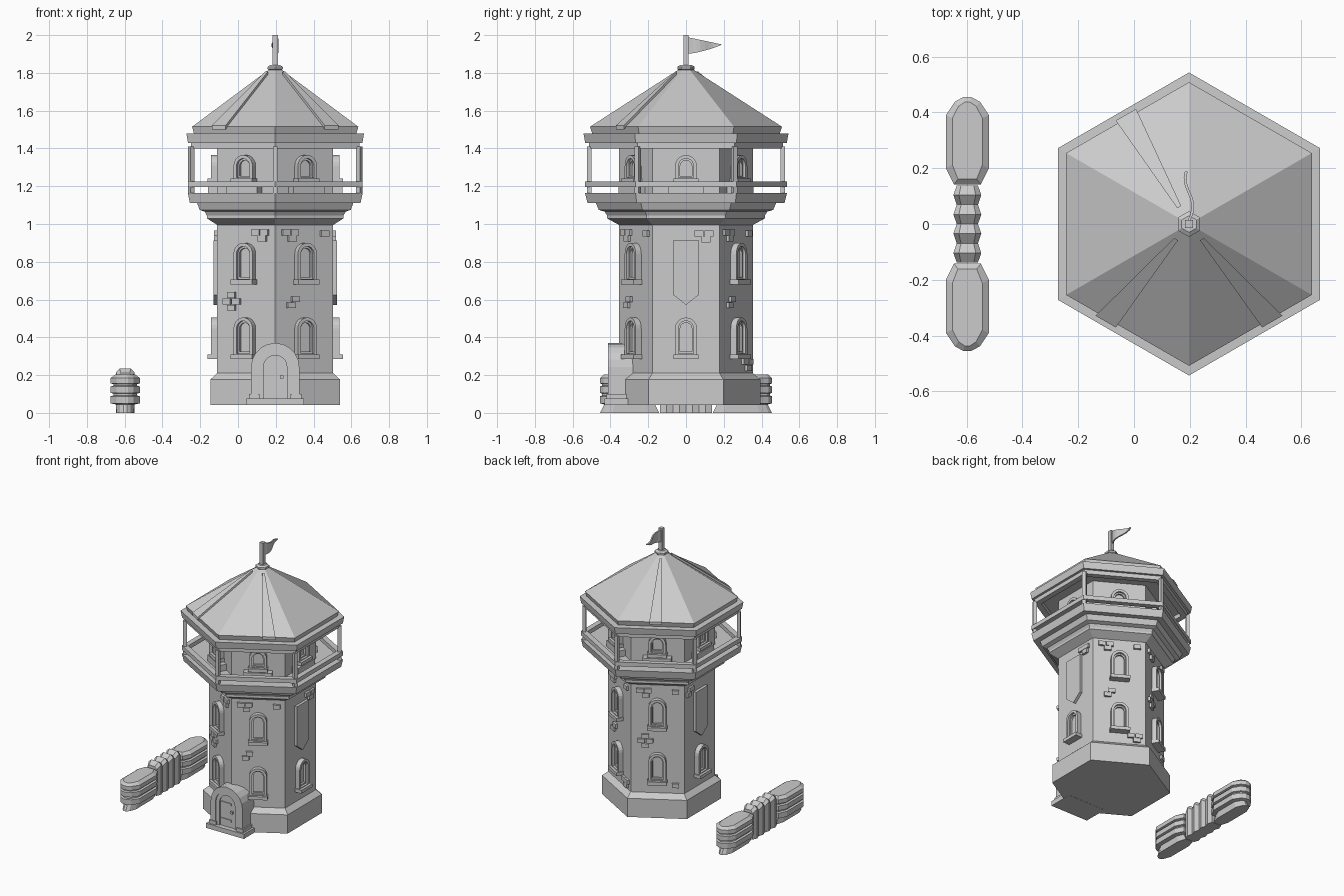
import bpy, bmesh, math

cube = bpy.data.objects.get("Cube")
if cube:
    bpy.data.objects.remove(cube)

stone = bpy.data.materials.new("plain_grey")
stone.use_nodes = True
GREY = (0.6, 0.6, 0.6, 1)
stone.diffuse_color = GREY
stone.node_tree.nodes["Principled BSDF"].inputs["Base Color"].default_value = GREY

CX = 0.197          # tower axis
WALL = 0.307        # apothem of the hexagonal shaft
FACES = [60 * k for k in range(6)]


def skin(bm, rings, loop=False):
    """Join equal point rings with quads, capping the ends or looping round."""
    vs = [[bm.verts.new(p) for p in r] for r in rings]
    n = len(vs[0])
    pairs = list(zip(vs, vs[1:])) + ([(vs[-1], vs[0])] if loop else [])
    for a, b in pairs:
        for i in range(n):
            j = (i + 1) % n
            bm.faces.new((a[i], a[j], b[j], b[i]))
    if not loop:
        bm.faces.new(vs[0][::-1])
        bm.faces.new(vs[-1])


def finish(name, bm):
    bmesh.ops.recalc_face_normals(bm, faces=bm.faces)
    mesh = bpy.data.meshes.new(name)
    bm.to_mesh(mesh)
    bm.free()
    mesh.materials.append(stone)
    ob = bpy.data.objects.new(name, mesh)
    bpy.context.collection.objects.link(ob)
    return ob


def hexagon(name, profile, loop=False):
    """Hexagonal solid from (apothem, z) pairs, corners on the y axis."""
    bm = bmesh.new()
    rings = []
    for a, z in profile:
        r = a / math.cos(math.pi / 6)
        rings.append([(CX + r * math.cos(math.radians(30 + f)),
                       r * math.sin(math.radians(30 + f)), z) for f in FACES])
    skin(bm, rings, loop)
    return finish(name, bm)


def on_face(deg, t, n, z):
    """Point at tangent offset t, distance n from the axis, for a wall heading."""
    a = math.radians(deg)
    c, s = math.cos(a), math.sin(a)
    return (CX + n * c - t * s, n * s + t * c, z)


def plate(bm, deg, outline, n0, n1):
    skin(bm, [[on_face(deg, t, n, z) for t, z in outline] for n in (n0, n1)])


def box(bm, deg, t, z, w, h, n0, n1):
    w, h = w / 2, h / 2
    plate(bm, deg, [(t - w, z - h), (t + w, z - h), (t + w, z + h), (t - w, z + h)], n0, n1)


def arch(half, z0, z1, steps=10):
    pts = [(-half, z0), (half, z0)]
    for i in range(steps + 1):
        a = math.pi * i / steps
        pts.append((half * math.cos(a), z1 - half + half * math.sin(a)))
    return pts


def arch_frame(bm, deg, outer, inner, n0, n1):
    def ring(o, n):
        return [on_face(deg, t, n, z) for t, z in o]
    skin(bm, [ring(outer, n0), ring(outer, n1), ring(inner, n1), ring(inner, n0)], True)


# Tower body, balcony floor and roof
hexagon("tower_base", [(0.342, 0.042), (0.342, 0.178), (WALL, 0.21)])
hexagon("tower_shaft", [(WALL, 0.2), (WALL, 1.44)])
hexagon("balcony_flare", [(0.3, 0.99), (WALL, 0.995), (0.362, 1.03), (0.362, 1.045), (0.375, 1.07)])
hexagon("balcony_step", [(0.372, 1.065), (0.4, 1.075), (0.415, 1.115)])
hexagon("balcony_floor", [(0.452, 1.112), (0.463, 1.165)])
hexagon("balcony_rail", [(0.463, 1.195), (0.463, 1.225), (0.425, 1.225), (0.425, 1.195)], True)
hexagon("eave_beam", [(0.445, 1.4), (0.445, 1.435), (0.405, 1.435), (0.405, 1.4)], True)
hexagon("eave_slab", [(0.462, 1.43), (0.47, 1.478), (0.43, 1.48)])
hexagon("roof", [(0.43, 1.478), (0.44, 1.515), (0.03, 1.82)])
hexagon("roof_collar", [(0.03, 1.81), (0.04, 1.82), (0.04, 1.832), (0.026, 1.842)])

# Raised roof strips, narrowing towards the peak
bm = bmesh.new()
for deg, lean in ((120, 0), (-120, -0.185), (-60, 0.185)):
    ends = []
    for n, half in ((0.452, 0.042), (0.07, 0.008)):
        z = 1.515 + (0.44 - n) * 0.744
        ends.append([on_face(deg, lean * n + s * half, n, z + dz)
                     for s, dz in ((-1, -0.005), (1, -0.005), (1, 0.016), (-1, 0.016))])
    skin(bm, ends)
finish("roof_strips", bm)

# Balcony corner posts
bm = bmesh.new()
for deg in FACES:
    box(bm, deg + 30, 0, 1.285, 0.025, 0.25, 0.5, 0.525)
finish("balcony_posts", bm)

# Low ledges at the foot of the balcony room
bm = bmesh.new()
for deg in FACES:
    box(bm, deg, 0, 1.185, 0.19, 0.05, WALL - 0.01, WALL + 0.05)
finish("balcony_ledges", bm)

# Arched windows: frame, inner frame, pane and sill
frames, panes, sills = bmesh.new(), bmesh.new(), bmesh.new()
for deg in FACES:
    rows = [(0.295, 0.505), (1.225, 1.365)]
    if deg not in (0, 180):
        rows.append((0.69, 0.9))
    for z0, z1 in rows:
        arch_frame(frames, deg, arch(0.058, z0, z1), arch(0.04, z0 + 0.02, z1 - 0.018),
                   WALL - 0.01, WALL + 0.034)
        arch_frame(frames, deg, arch(0.042, z0 + 0.01, z1 - 0.016),
                   arch(0.031, z0 + 0.03, z1 - 0.028), WALL - 0.01, WALL + 0.018)
        plate(panes, deg, arch(0.033, z0 + 0.02, z1 - 0.025), WALL - 0.01, WALL + 0.004)
        box(sills, deg, 0, z0 + 0.003, 0.13, 0.024, WALL - 0.01, WALL + 0.052)
finish("window_frames", frames)
finish("window_panes", panes)
finish("window_sills", sills)

# Hanging pennants on the two side walls
bm = bmesh.new()
for deg in (0, 180):
    plate(bm, deg, [(-0.068, 0.625), (0, 0.572), (0.068, 0.625), (0.068, 0.912), (-0.068, 0.912)],
          WALL - 0.01, WALL + 0.02)
finish("wall_pennants", bm)

# Raised bricks: clusters of one, three or four on each wall
SINGLE = [(0, 0)]
TRIPLE = [(-0.026, 0.015), (0.026, 0.015), (0.012, -0.017)]
PAIR = [(0.012, 0.016), (-0.014, -0.016)]
CROSS = [(0, 0.034), (-0.028, 0), (0.028, 0), (0, -0.034)]
clusters = {
    0: [(TRIPLE, 0.095, 0.935)],
    60: [(TRIPLE, -0.09, 0.94), (SINGLE, 0.12, 0.95), (PAIR, -0.065, 0.585), (TRIPLE, 0.105, 0.255)],
    120: [(TRIPLE, -0.09, 0.94), (SINGLE, 0.12, 0.95), (CROSS, -0.08, 0.59), (SINGLE, 0.12, 0.27)],
    180: [(PAIR, -0.12, 0.935)],
    -120: [(TRIPLE, 0.09, 0.94), (CROSS, -0.085, 0.59)],
    -60: [(TRIPLE, -0.09, 0.94), (SINGLE, 0.122, 0.95), (PAIR, -0.07, 0.585)],
}
bm = bmesh.new()
for deg, groups in clusters.items():
    for shape, t, z in groups:
        for dt, dz in shape:
            box(bm, deg, t + dt, z + dz, 0.048, 0.03, WALL - 0.01, WALL + 0.016)
finish("wall_bricks", bm)

# Doorway on the front corner
bm = bmesh.new()
arch_frame(bm, -90, arch(0.128, 0.05, 0.37), arch(0.09, 0.052, 0.33), 0.27, 0.413)
arch_frame(bm, -90, arch(0.092, 0.05, 0.335), arch(0.062, 0.052, 0.305), 0.27, 0.406)
for s in (-1, 1):
    box(bm, -90, s * 0.11, 0.085, 0.056, 0.03, 0.3, 0.42)
finish("door_surround", bm)
bm = bmesh.new()
plate(bm, -90, arch(0.064, 0.05, 0.308), 0.27, 0.397)
finish("door_panel", bm)
bm = bmesh.new()
for z in (0.125, 0.245):
    box(bm, -90, -0.012, z, 0.085, 0.014, 0.39, 0.403)
box(bm, -90, 0.035, 0.19, 0.018, 0.018, 0.39, 0.41)
finish("door_fittings", bm)
bm = bmesh.new()
box(bm, -90, 0, 0.058, 0.305, 0.034, 0.25, 0.432)
finish("door_step", bm)

# Flagpole and waving flag
bm = bmesh.new()
box(bm, 0, 0, 1.92, 0.028, 0.16, -0.014, 0.014)
finish("flagpole", bm)
bm = bmesh.new()
rings = []
for i in range(9):
    u = i / 8
    x = CX + 0.014 * math.sin(u * 5.5)
    y = 0.012 + 0.176 * u
    top, low = 1.988 - 0.037 * u, 1.902 + 0.046 * u ** 1.5
    rings.append([(x - 0.005, y, low), (x + 0.005, y, low), (x + 0.005, y, top), (x - 0.005, y, top)])
skin(bm, rings)
finish("flag", bm)

# Separate hedge-like piece beside the tower: two layered lobes, ribbed middle
HX = -0.597
half = [(0.048, 0.142), (0.077, 0.2), (0.077, 0.39), (0.045, 0.438), (0.014, 0.455)]
outline = half + [(-x, y) for x, y in reversed(half)]
layers = [(0.6, 0), (0.64, 0.045), (1, 0.05), (1, 0.088), (0.82, 0.092), (0.82, 0.102),
          (1, 0.106), (1, 0.14), (0.82, 0.144), (0.82, 0.152), (1, 0.156), (1, 0.185), (0.7, 0.202)]
for name, side in (("front_lobe", -1), ("back_lobe", 1)):
    bm = bmesh.new()
    skin(bm, [[(HX + x * k, side * (0.3 + (y - 0.3) * (0.6 + 0.4 * k if z else 1)), z)
               for x, y in outline] for k, z in layers])
    finish(name, bm)
bm = bmesh.new()
rings = []
for i in range(9):
    y = -0.138 + 0.0345 * i
    w, h = (0.038, 0.21) if i % 2 == 0 else (0.05, 0.235)
    rings.append([(HX + x, y, z) for x, z in
                  ((-w, 0), (w, 0), (w, h - 0.02), (w * 0.6, h), (-w * 0.6, h), (-w, h - 0.02))])
skin(bm, rings)
finish("ribbed_middle", bm)
